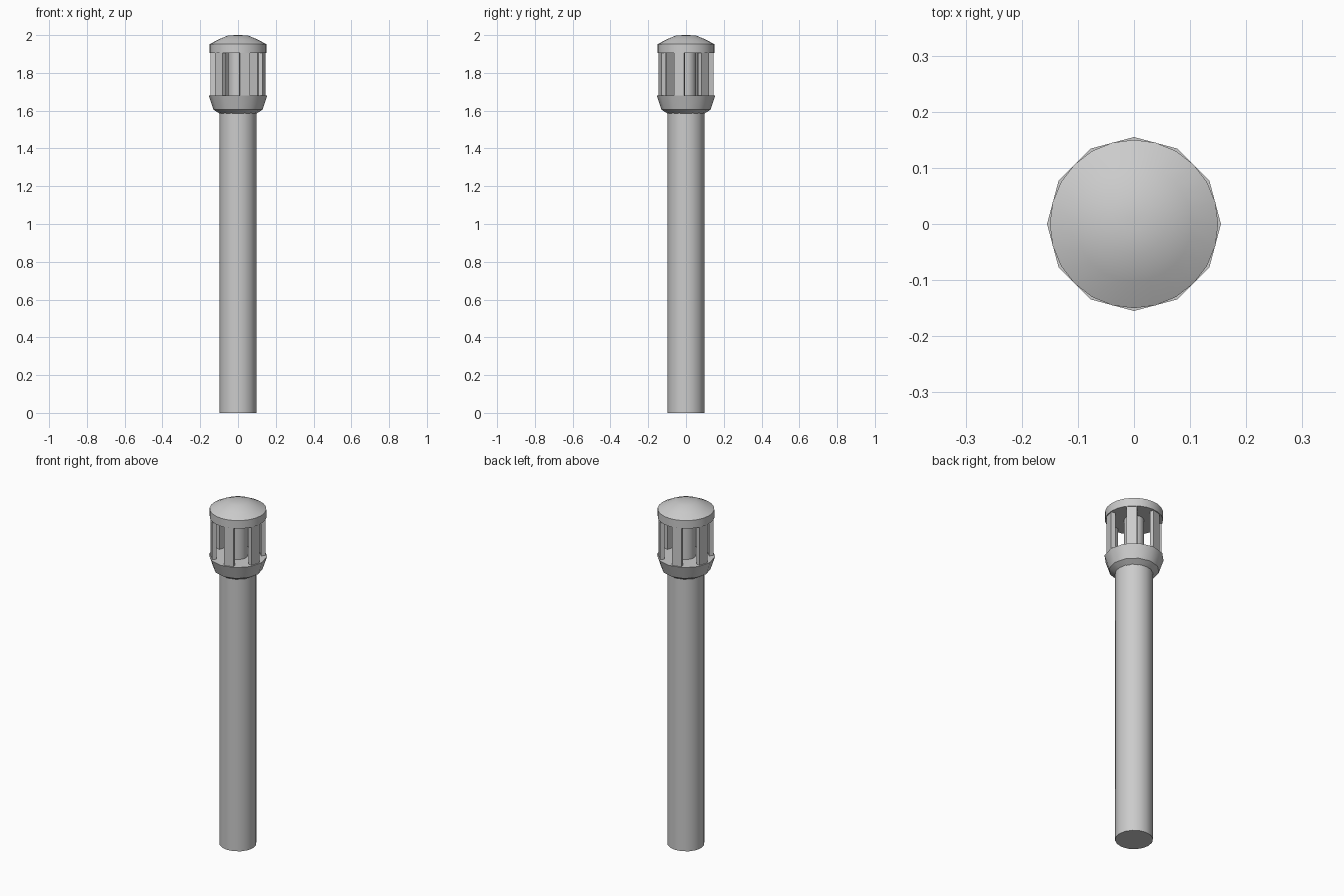
import bpy, math
from mathutils import Matrix

if "Cube" in bpy.data.objects:
    bpy.data.objects.remove(bpy.data.objects["Cube"])


def lathe(name, profile, sides):
    """Closed solid of revolution from (radius, z) points, bottom to top."""
    verts, faces = [], []
    for r, z in profile:
        for i in range(sides):
            a = 2 * math.pi * i / sides
            verts.append((r * math.cos(a), r * math.sin(a), z))
    for k in range(len(profile) - 1):
        for i in range(sides):
            j = (i + 1) % sides
            faces.append((k * sides + i, k * sides + j,
                          (k + 1) * sides + j, (k + 1) * sides + i))
    faces.append(tuple(reversed(range(sides))))
    faces.append(tuple(range((len(profile) - 1) * sides, len(profile) * sides)))
    return finish(name, verts, faces)


def finish(name, verts, faces):
    mesh = bpy.data.meshes.new(name)
    mesh.from_pydata(verts, [], faces)
    obj = bpy.data.objects.new(name, mesh)
    bpy.context.collection.objects.link(obj)
    bpy.ops.object.select_all(action='DESELECT')
    obj.select_set(True)
    bpy.context.view_layer.objects.active = obj
    bpy.ops.object.shade_smooth_by_angle(angle=math.radians(32))
    return obj


# Post and the flared collar on top of it
lathe("post", [(0.098, 0), (0.098, 1.6)], 16)
lathe("collar", [(0.098, 1.585), (0.13, 1.605), (0.155, 1.68)], 12)

# Lamp tube inside the cage
lathe("lamp_tube", [(0.052, 1.675), (0.052, 1.91)], 16)

# Shallow domed cap
lathe("cap", [(0.15, 1.905), (0.15, 1.952), (0.103, 1.977), (0.055, 1.997), (0.012, 2.0)], 24)

# Six upright cage bars
for n in range(6):
    bpy.ops.mesh.primitive_cube_add(size=1)
    bar = bpy.context.object
    bar.name = f"cage_bar_{n + 1}"
    bar.data.transform(Matrix.Rotation(math.radians(-15 + 60 * n), 4, 'Z')
                       @ Matrix.Translation((0.131, 0, 1.7925))
                       @ Matrix.Diagonal((0.024, 0.055, 0.235, 1)))
